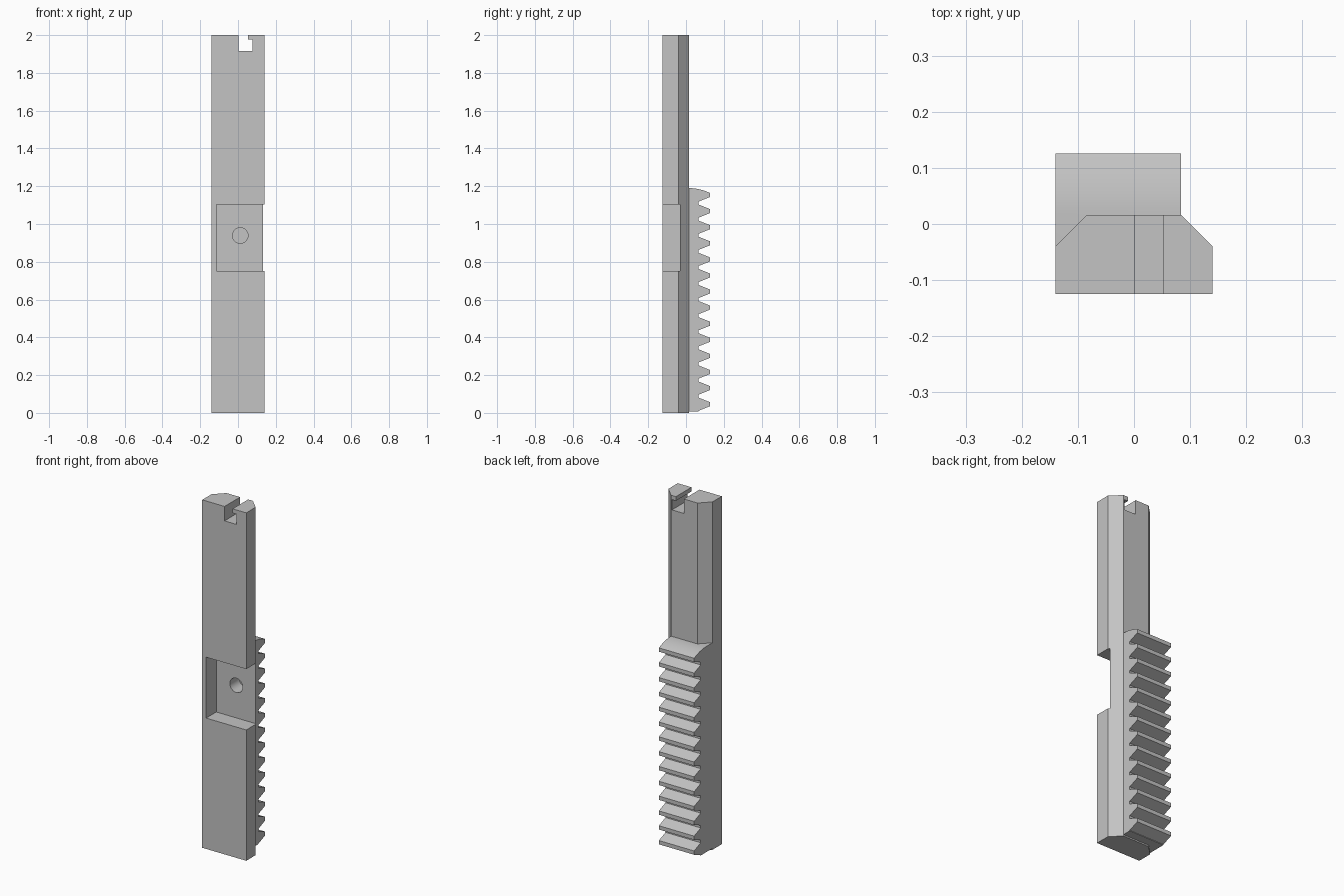
import bpy, bmesh, math
from mathutils import Vector

cube = bpy.data.objects.get("Cube")
if cube:
    bpy.data.objects.remove(cube, do_unlink=True)

steel = bpy.data.materials.new("grey_steel")
steel.use_nodes = True
grey = (0.55, 0.55, 0.55, 1)
steel.diffuse_color = grey
steel.node_tree.nodes["Principled BSDF"].inputs["Base Color"].default_value = grey


def prism(name, profile, sweep):
    """Extrude a closed 3D profile along a vector into a solid."""
    bm = bmesh.new()
    face = bm.faces.new([bm.verts.new(p) for p in profile])
    out = bmesh.ops.extrude_face_region(bm, geom=[face])
    moved = [v for v in out["geom"] if isinstance(v, bmesh.types.BMVert)]
    bmesh.ops.translate(bm, verts=moved, vec=Vector(sweep))
    bmesh.ops.recalc_face_normals(bm, faces=bm.faces)
    mesh = bpy.data.meshes.new(name)
    bm.to_mesh(mesh)
    bm.free()
    mesh.materials.append(steel)
    obj = bpy.data.objects.new(name, mesh)
    bpy.context.collection.objects.link(obj)
    return obj


def combine(target, tool, operation):
    """Apply a boolean and drop the tool."""
    mod = target.modifiers.new(operation, 'BOOLEAN')
    mod.operation = operation
    mod.solver = 'EXACT'
    mod.object = tool
    bpy.context.view_layer.objects.active = target
    bpy.ops.object.modifier_apply(modifier=mod.name)
    bpy.data.objects.remove(tool, do_unlink=True)


# Bar with two chamfered back edges
half, front, shoulder, back, flat = 0.14, -0.125, -0.04, 0.016, 0.084
outline = [(-half, front), (half, front), (half, shoulder),
           (flat, back), (-flat, back), (-half, shoulder)]
bar = prism("rack_bar", [(x, y, 0) for x, y in outline], (0, 0, 2))

# Toothed rack, flush with the bar on its right side
root, tip, pitch, teeth, first = 0.066, 0.126, 0.0852, 14, 0.046
side = [(shoulder, 0.008), (root, 0.008)]
for i in range(teeth):
    z = first + i * pitch
    side += [(root, z - 0.035), (tip, z - 0.011), (tip, z + 0.011)]
    if i < teeth - 1:
        side.append((root, z + 0.035))
# Rounded top over the last tooth
crown, drop = 1.19, 0.025
top_z = side[-1][1]
for i in range(1, 9):
    t = 1 - i / 8
    side.append((back + (tip - back) * t, top_z + (crown - top_z) * (1 - t * t)))
side.append((shoulder, crown))
rack = prism("tooth_rack", [(-half, y, z) for y, z in side], (half + flat, 0, 0))
combine(bar, rack, 'UNION')

# Hooked slot through the top end
hook = [(0.002, 1.917), (0.078, 1.917), (0.078, 1.976),
        (0.053, 1.976), (0.053, 2.1), (0.002, 2.1)]
slot = prism("hook_slot", [(x, -0.3, z) for x, z in hook], (0, 0.6, 0))
combine(bar, slot, 'DIFFERENCE')

# Front pocket, open on the left side
corners = [(-0.115, 0.752), (0.2, 0.752), (0.2, 1.102), (-0.115, 1.102)]
pocket = prism("pocket", [(x, -0.2, z) for x, z in corners], (0, 0.167, 0))
combine(bar, pocket, 'DIFFERENCE')

# Round blind hole in the pocket floor
ring = [(0.012 + 0.041 * math.cos(a), -0.1, 0.939 + 0.041 * math.sin(a))
        for a in (math.tau * i / 40 for i in range(40))]
hole = prism("pin_hole", ring, (0, 0.15, 0))
combine(bar, hole, 'DIFFERENCE')

# Smooth the curved areas, keep edges crisp
bpy.ops.object.select_all(action='DESELECT')
bar.select_set(True)
bpy.context.view_layer.objects.active = bar
bpy.ops.object.shade_smooth_by_angle(angle=math.radians(25))
